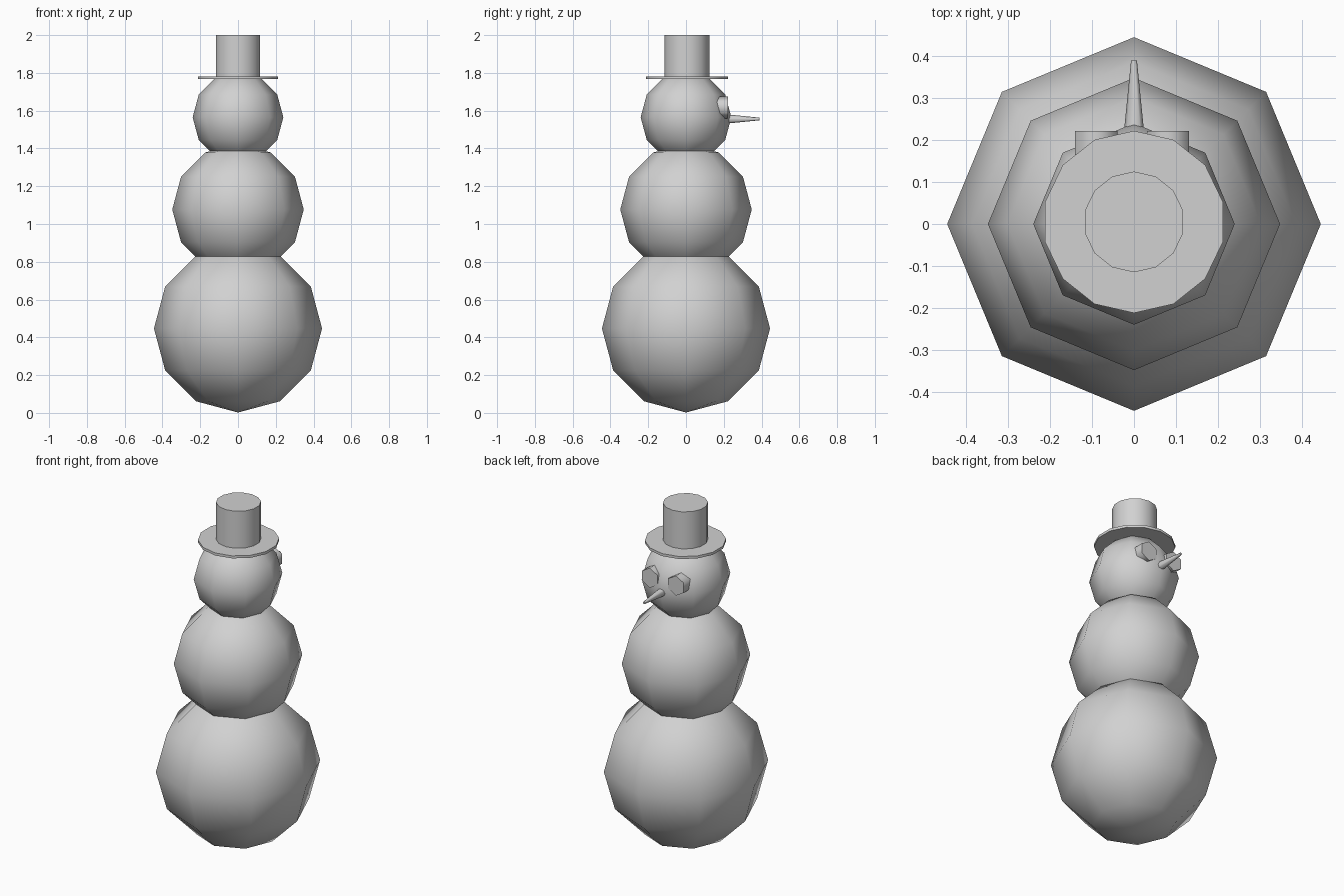
import bpy
from math import radians

cube = bpy.data.objects.get("Cube")
if cube:
    bpy.data.objects.remove(cube, do_unlink=True)

GREY = (0.64, 0.64, 0.64, 1.0)
mat = bpy.data.materials.new("plain grey")
mat.use_nodes = True
mat.diffuse_color = GREY
mat.node_tree.nodes["Principled BSDF"].inputs["Base Color"].default_value = GREY


def finish(name):
    """Name the new part, colour it and smooth it with crisp cap edges."""
    obj = bpy.context.object
    obj.name = name
    obj.data.materials.append(mat)
    bpy.ops.object.shade_smooth_by_angle(angle=radians(70))
    return obj


def ball(name, radius, z):
    bpy.ops.mesh.primitive_uv_sphere_add(
        segments=8, ring_count=6, radius=radius, location=(0, 0, z))
    return finish(name)


def upright(name, radius, z0, z1):
    """Hat parts: upright cylinders between two heights."""
    bpy.ops.mesh.primitive_cylinder_add(
        vertices=14, radius=radius, depth=z1 - z0,
        location=(0, 0.005, (z0 + z1) / 2))
    return finish(name)


def forward(name, sides, r0, r1, x, z, y0, y1):
    """Face parts: tapered cylinders along y."""
    bpy.ops.mesh.primitive_cone_add(
        vertices=sides, radius1=r0, radius2=r1, depth=y1 - y0,
        location=(x, (y0 + y1) / 2, z), rotation=(radians(-90), 0, 0))
    return finish(name)


# Stacked snow balls
ball("lower_body", 0.445, 0.447)
ball("middle_body", 0.348, 1.077)
ball("head", 0.24, 1.565)

# Top hat
upright("hat_brim", 0.217, 1.767, 1.782)
upright("hat_crown", 0.12, 1.775, 2.0)

# Face
forward("nose", 8, 0.031, 0.007, 0, 1.556, 0.15, 0.39)
forward("left_eye", 6, 0.058, 0.058, 0.081, 1.617, 0.12, 0.222)
forward("right_eye", 6, 0.058, 0.058, -0.09, 1.617, 0.12, 0.222)
